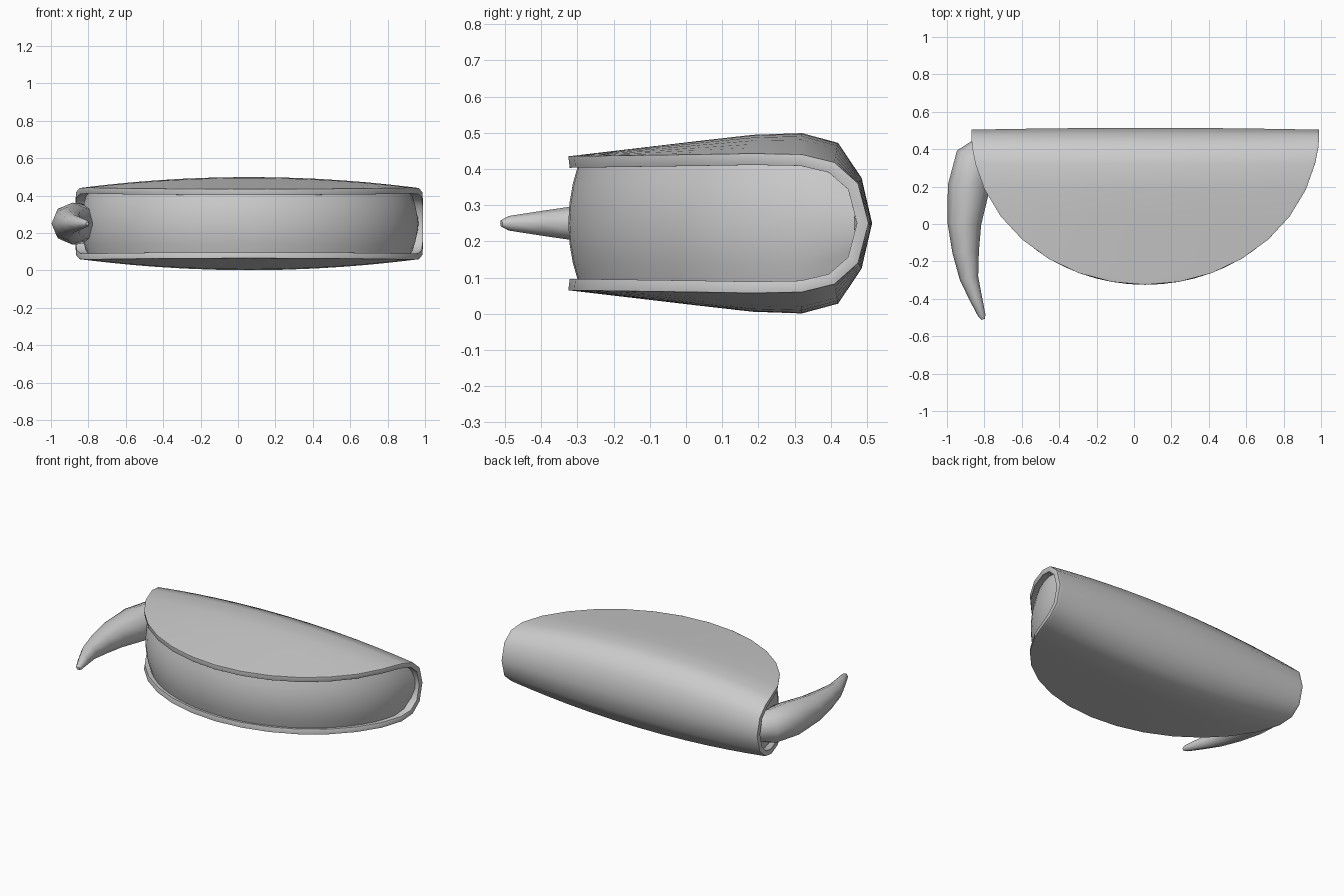
import bpy
from math import pi, sin, cos, sqrt
from mathutils import Vector

if "Cube" in bpy.data.objects:
    bpy.data.objects.remove(bpy.data.objects["Cube"])

CX, CZ = 0.06, 0.25          # middle of the folded shell in x and z
# y, half height in the middle, half height at the rim
FOLD = [(-0.325, 0.185, 0.185), (0.1, 0.235, 0.191), (0.2, 0.246, 0.193),
        (0.32, 0.249, 0.19), (0.42, 0.222, 0.168), (0.485, 0.125, 0.11), (0.514, 0.0, 0.0)]


def heights(y):
    for a, b in zip(FOLD, FOLD[1:]):
        if y <= b[0]:
            f = max(0, (y - a[0]) / (b[0] - a[0]))
            return a[1] + f * (b[1] - a[1]), a[2] + f * (b[2] - a[2])
    return 0.0, 0.0


def add_mesh(name, verts, faces, weld=False, angle=50):
    me = bpy.data.meshes.new(name)
    me.from_pydata(verts, [], faces)
    if weld:
        import bmesh
        bm = bmesh.new()
        bm.from_mesh(me)
        bmesh.ops.remove_doubles(bm, verts=bm.verts, dist=1e-5)
        bm.to_mesh(me)
        bm.free()
    ob = bpy.data.objects.new(name, me)
    bpy.context.collection.objects.link(ob)
    bpy.ops.object.select_all(action='DESELECT')
    ob.select_set(True)
    bpy.context.view_layer.objects.active = ob
    bpy.ops.object.shade_smooth_by_angle(angle=angle * pi / 180)
    return ob


def grid_faces(rows, cols, wrap=False):
    n = cols if wrap else cols - 1
    return [(j * cols + i, j * cols + (i + 1) % cols,
             (j + 1) * cols + (i + 1) % cols, (j + 1) * cols + i)
            for j in range(rows - 1) for i in range(n)]


# Folded shell: a disc bent into a U, rows run from top rim round the fold to bottom rim
ys = [0.5 - 0.825 * sin(pi / 2 * (1 - k / 8)) for k in range(7)] + [0.32, 0.42, 0.485]
rows = [(y, 1) for y in ys] + [(0.514, 0)] + [(y, -1) for y in reversed(ys)]
N = 17
verts = []
for y, side in rows:
    w = 0.93 * sqrt(max(0, 1 - (min(0, y - 0.5) / 0.825) ** 2))
    hm, he = heights(y)
    for i in range(N):
        t = -cos(pi * i / (N - 1))
        h = he + (hm - he) * (1 - (t * w / 0.93) ** 2) if w > 0 else he
        if w > 0:
            h = he + (hm - he) * (1 - t * t)
        back = -0.01 * t * t if y > 0.4 else 0
        verts.append((CX + w * t, y + back, CZ + side * h))
shell = add_mesh("folded_shell", verts, grid_faces(len(rows), N), weld=True)
solid = shell.modifiers.new("thickness", 'SOLIDIFY')
solid.thickness = 0.032
solid.offset = -1
bev = shell.modifiers.new("round_rim", 'BEVEL')
bev.width = 0.01
bev.segments = 2
bev.limit_method = 'ANGLE'
bev.angle_limit = 1.0

# Filling: bulged band between the two rims, closed by flat sides
M, S = 33, 7
verts = []
for j in range(S):
    s = -1 + 2 * j / (S - 1)
    k = 1 - 0.035 * s * s
    for i in range(M):
        a = pi * i / (M - 1)
        y = 0.465 - 0.79 * sin(a)
        h = heights(y)[1] - 0.022
        verts.append((CX - 0.905 * k * cos(a), 0.465 - 0.79 * k * sin(a), CZ + s * h))
faces = grid_faces(S, M)
faces += [tuple(reversed(range(M))), tuple(range((S - 1) * M, S * M)),
          tuple(j * M for j in range(S)), tuple(j * M + M - 1 for j in reversed(range(S)))]
add_mesh("filling", verts, faces)

# Curved tail: tapering eight-sided tube, x, y, radius
path = [(-0.77, 0.40, 0.09), (-0.85, 0.34, 0.11), (-0.885, 0.19, 0.112), (-0.907, 0.0, 0.09),
        (-0.9, -0.15, 0.071), (-0.882, -0.29, 0.05), (-0.845, -0.4, 0.034),
        (-0.813, -0.49, 0.02), (-0.806, -0.51, 0.009)]
pts = [Vector((x, y, CZ)) for x, y, r in path]
verts = []
for k, p in enumerate(pts):
    tan = (pts[min(k + 1, len(pts) - 1)] - pts[max(k - 1, 0)]).normalized()
    side = tan.cross(Vector((0, 0, 1)))
    for i in range(8):
        a = 2 * pi * i / 8
        verts.append(p + path[k][2] * (side * cos(a) + Vector((0, 0, sin(a)))))
n = len(pts)
faces = [f[::-1] for f in grid_faces(n, 8, wrap=True)]
faces += [tuple(range(8)), tuple(reversed(range((n - 1) * 8, n * 8)))]
add_mesh("curved_tail", verts, faces, angle=60)
